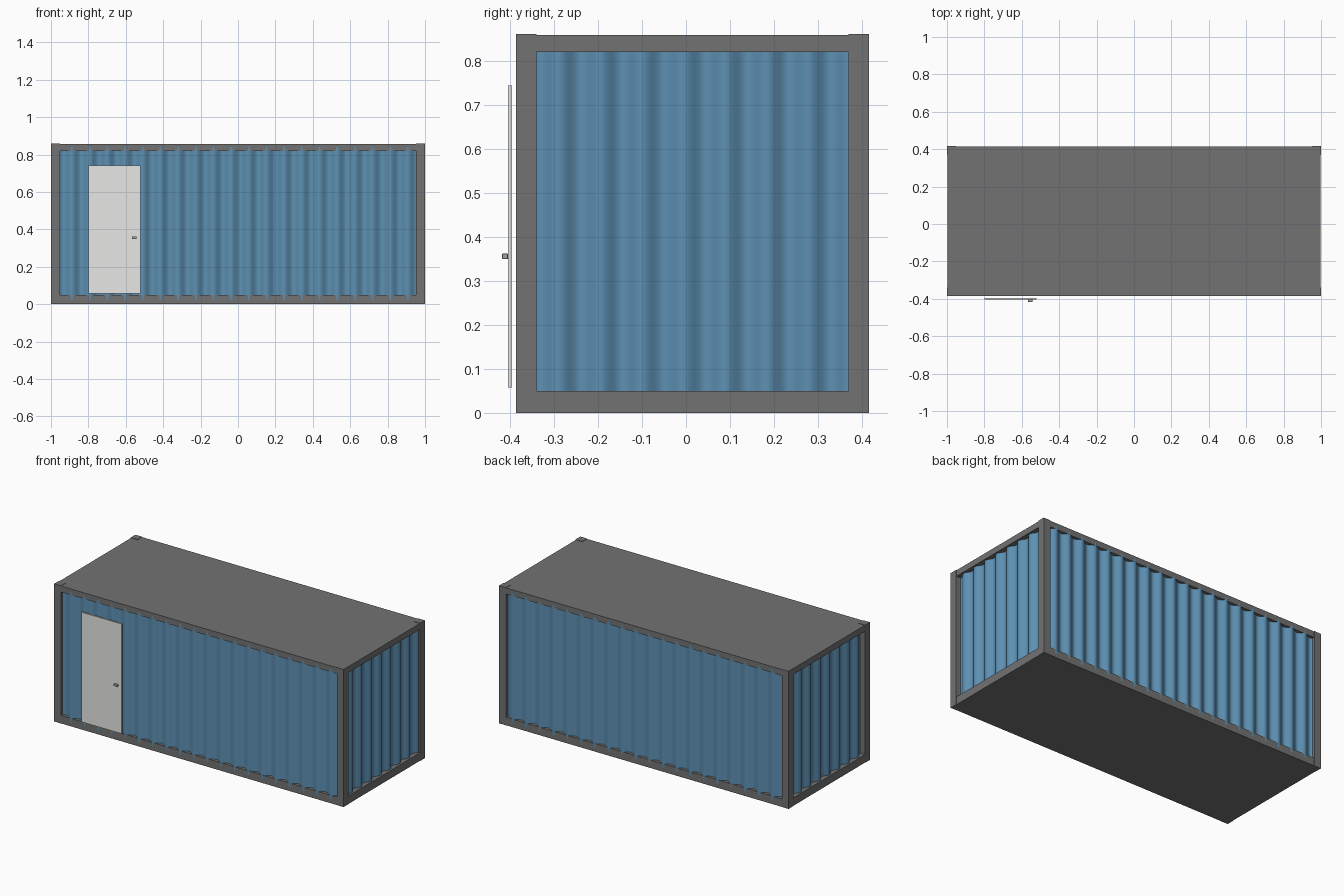
import bpy, math
from mathutils import Vector

cube = bpy.data.objects.get("Cube")
if cube:
    bpy.data.objects.remove(cube)


def material(name, color):
    m = bpy.data.materials.new(name)
    m.use_nodes = True
    m.diffuse_color = (*color, 1)
    m.node_tree.nodes["Principled BSDF"].inputs["Base Color"].default_value = (*color, 1)
    return m


GREY = material("frame grey", (0.17, 0.17, 0.17))
BLUE = material("wall blue", (0.11, 0.28, 0.45))
WHITE = material("door white", (0.8, 0.8, 0.78))
STEEL = material("handle steel", (0.35, 0.35, 0.35))

FRONT, BACK, TOP = -0.386, 0.416, 0.86
POST, SILL, RAIL = 0.047, 0.05, 0.04


def box(name, lo, hi, mat, bevel=0):
    lo, hi = Vector(lo), Vector(hi)
    bpy.ops.mesh.primitive_cube_add(size=1, location=(lo + hi) / 2)
    ob = bpy.context.object
    ob.name = name
    ob.scale = hi - lo
    bpy.ops.object.transform_apply(location=False, rotation=False, scale=True)
    ob.data.materials.append(mat)
    if bevel:
        mod = ob.modifiers.new("Bevel", "BEVEL")
        mod.width, mod.segments = bevel, 2
    return ob


def wall(name, start, end, outward, crest, phase, pitch=0.0945, depth=0.011):
    """Corrugated sheet from start to end, its crests lying at offset crest."""
    start, end, outward = Vector(start), Vector(end), Vector(outward)
    along = (end - start).normalized()
    steps = round((end - start).length / pitch * 12)
    verts = []
    for i in range(steps + 1):
        p = start.lerp(end, i / steps)
        wave = math.cos(math.tau * (p.dot(along) - phase) / pitch)
        p += outward * (crest - depth + depth * wave)
        verts += [(p.x, p.y, SILL / 2), (p.x, p.y, TOP - RAIL / 2)]
    faces = [(2 * i, 2 * i + 2, 2 * i + 3, 2 * i + 1) for i in range(steps)]
    if along.cross(Vector((0, 0, 1))).dot(outward) < 0:
        faces = [f[::-1] for f in faces]
    mesh = bpy.data.meshes.new(name)
    mesh.from_pydata(verts, [], faces)
    mesh.materials.append(BLUE)
    mesh.shade_smooth()
    bpy.context.collection.objects.link(bpy.data.objects.new(name, mesh))


# Floor and roof slabs form the sills and top rails
box("floor", (-0.998, FRONT + 0.001, 0), (0.998, BACK - 0.001, SILL), GREY)
box("roof", (-0.998, FRONT + 0.001, TOP - RAIL), (0.998, BACK - 0.001, TOP - 0.002), GREY)

# Corner posts
for side, sx in (("right", -1), ("left", 1)):
    for end, y in (("front", FRONT), ("back", BACK - POST)):
        x = sorted((sx, sx * (1 - POST)))
        box(f"{end}_{side}_post", (x[0], y, 0), (x[1], y + POST, TOP), GREY)

# Corrugated walls
inset = POST / 2
x_in, y0, y1 = 1 - inset, FRONT + inset, BACK - inset
wall("front_wall", (-x_in, FRONT, 0), (x_in, FRONT, 0), (0, -1, 0), 0, -0.32)
wall("back_wall", (-x_in, BACK, 0), (x_in, BACK, 0), (0, 1, 0), 0, -0.32)
wall("left_wall", (1, y0, 0), (1, y1, 0), (1, 0, 0), -0.012, -0.288)
wall("right_wall", (-1, y0, 0), (-1, y1, 0), (-1, 0, 0), -0.012, -0.288)

# Door with its lever handle
box("door", (-0.8, -0.404, 0.058), (-0.522, -0.395, 0.743), WHITE)
box("door_handle", (-0.568, -0.418, 0.349), (-0.542, -0.404, 0.362), STEEL, 0.003)
